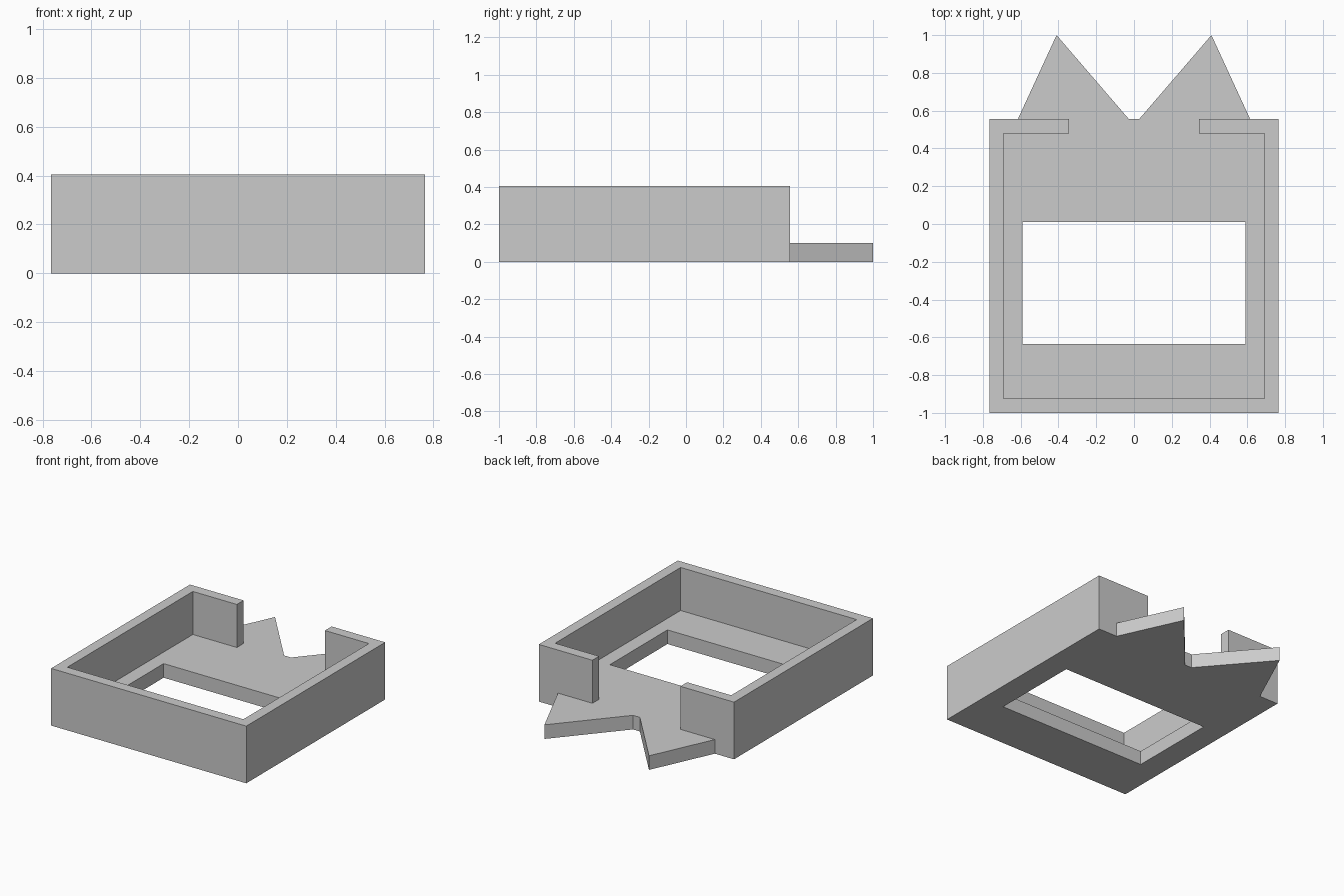
import bpy
import bmesh

cube = bpy.data.objects.get("Cube")
if cube:
    bpy.data.objects.remove(cube, do_unlink=True)

GREY = (0.6, 0.6, 0.6, 1.0)
mat = bpy.data.materials.new("light grey")
mat.use_nodes = True
mat.diffuse_color = GREY
mat.node_tree.nodes["Principled BSDF"].inputs["Base Color"].default_value = GREY

HALF_W, FRONT, BACK = 0.765, -1.0, 0.555
FLOOR_H, TOTAL_H, WALL = 0.1, 0.405, 0.075


def mirrored_prism(name, outline, z0, z1, keep_bottom=True):
    """Extrude a half outline upward, open it on x = 0 and mirror it."""
    bm = bmesh.new()
    base = bm.faces.new([bm.verts.new((x, y, z0)) for x, y in outline])
    top = bmesh.ops.extrude_face_region(bm, geom=[base], use_keep_orig=True)["geom"]
    verts = [v for v in top if isinstance(v, bmesh.types.BMVert)]
    bmesh.ops.translate(bm, verts=verts, vec=(0, 0, z1 - z0))
    bmesh.ops.recalc_face_normals(bm, faces=bm.faces)
    # Remove the faces on the mirror plane, and the hidden underside if asked
    seam = [f for f in bm.faces if all(abs(v.co.x) < 1e-6 for v in f.verts)]
    if not keep_bottom:
        seam += [f for f in bm.faces if all(abs(v.co.z - z0) < 1e-6 for v in f.verts)]
    bmesh.ops.delete(bm, geom=seam, context="FACES")
    mesh = bpy.data.meshes.new(name)
    bm.to_mesh(mesh)
    bm.free()
    mesh.materials.append(mat)
    obj = bpy.data.objects.new(name, mesh)
    bpy.context.collection.objects.link(obj)
    mod = obj.modifiers.new("mirror", "MIRROR")
    mod.use_axis[0] = True
    mod.use_clip = True
    return obj


# Floor plate with rectangular window and two pointed ears at the back
mirrored_prism("floor_with_ears", [
    (0, FRONT), (HALF_W, FRONT), (HALF_W, BACK),
    (0.615, BACK), (0.41, 1.0), (0.027, BACK), (0, BACK),
    (0, 0.01), (0.59, 0.01), (0.59, -0.635), (0, -0.635),
], 0, FLOOR_H)

# Surrounding wall, open in the middle of the back
inner_x, inner_back, gap = HALF_W - WALL, BACK - WALL, 0.345
mirrored_prism("surrounding_wall", [
    (0, FRONT), (HALF_W, FRONT), (HALF_W, BACK), (gap, BACK),
    (gap, inner_back), (inner_x, inner_back),
    (inner_x, FRONT + WALL), (0, FRONT + WALL),
], FLOOR_H, TOTAL_H, keep_bottom=False)
